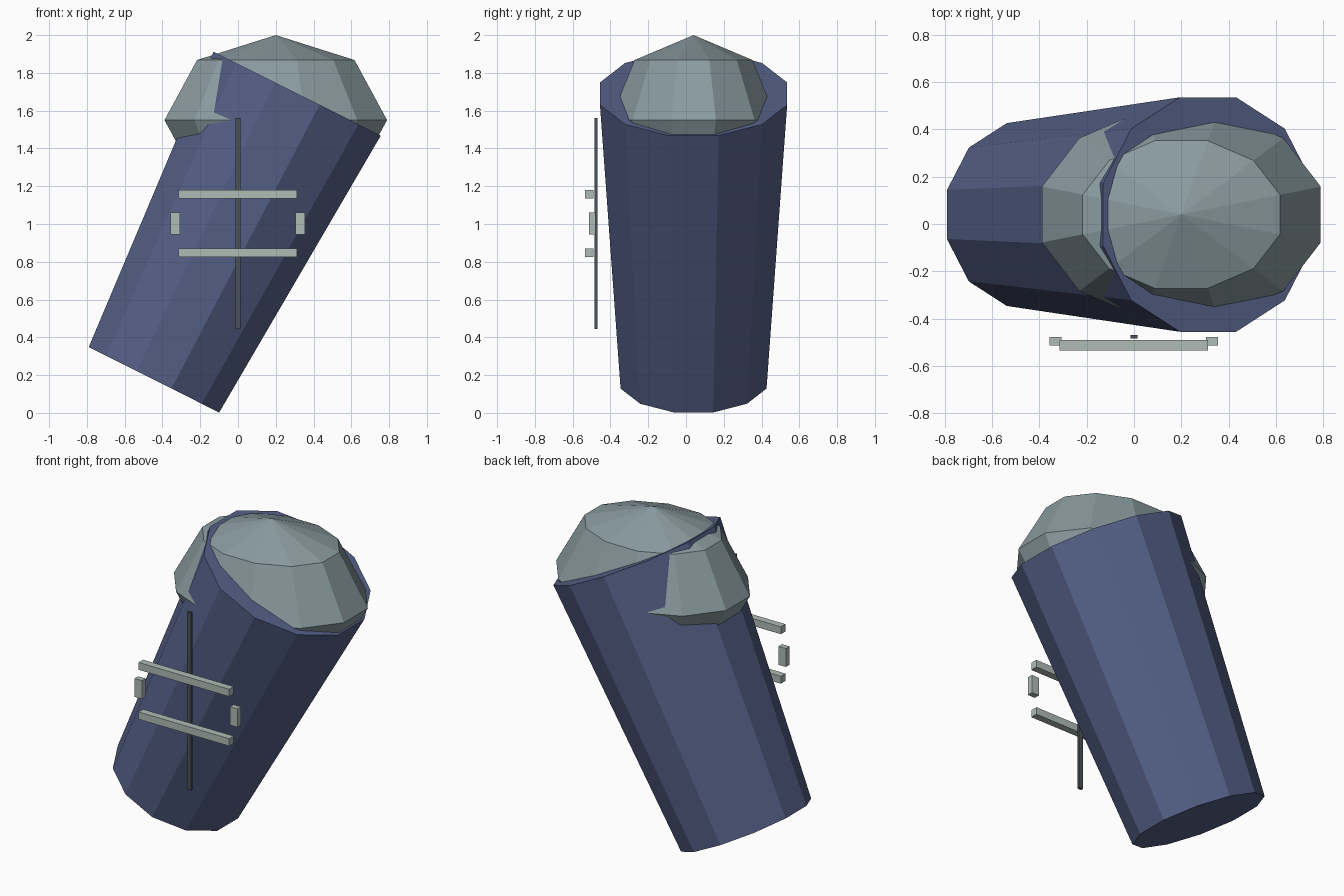
import bpy, math
from mathutils import Vector, Matrix

if "Cube" in bpy.data.objects:
    bpy.data.objects.remove(bpy.data.objects["Cube"])


def material(name, rgb):
    def lin(c):
        c /= 255
        return c / 12.92 if c <= 0.04045 else ((c + 0.055) / 1.055) ** 2.4
    m = bpy.data.materials.new(name)
    m.diffuse_color = (*[lin(c) for c in rgb], 1)
    m.use_nodes = True
    m.node_tree.nodes["Principled BSDF"].inputs["Base Color"].default_value = m.diffuse_color
    return m


BLUE = material("slate blue", (85, 96, 135))
GREY = material("blue grey", (138, 155, 160))
PALE = material("pale grey green", (175, 188, 182))
DARK = material("dark grey", (75, 82, 86))


def finish(name, mat):
    ob = bpy.context.object
    ob.name = name
    ob.data.materials.append(mat)
    return ob


def box(name, lo, hi, mat):
    lo, hi = Vector(lo), Vector(hi)
    bpy.ops.mesh.primitive_cube_add(size=1, location=(lo + hi) / 2)
    ob = finish(name, mat)
    ob.data.transform(Matrix.Diagonal((*(hi - lo), 1)))
    return ob


TURN = Matrix.Rotation(math.radians(15), 4, 'Z')  # flat facets face the axes

# Leaning, tapered twelve-sided body with closed ends
low, high = Vector((-0.445, 0.04, 0.175)), Vector((0.313, 0.04, 1.69))
axis = high - low
bpy.ops.mesh.primitive_cone_add(vertices=12, radius1=0.4, radius2=0.513,
                                depth=axis.length, location=(low + high) / 2)
body = finish("body", BLUE)
body.data.transform(TURN)
body.rotation_euler = (0, math.atan2(axis.x, axis.z), 0)

# Faceted upright dome pushed through the top of the body
bpy.ops.mesh.primitive_uv_sphere_add(segments=12, ring_count=4, radius=1,
                                     location=(0.2, 0.04, 1.55))
dome = finish("dome", GREY)
dome.data.transform(Matrix.Diagonal((0.61, 0.457, 0.45, 1)) @ TURN)

# Thin upright strip in front of the body
box("front_strip", (-0.014, -0.484, 0.445), (0.014, -0.469, 1.56), DARK)

# Frame: two rails and two short side pieces
for name, z in (("lower_rail", 0.847), ("upper_rail", 1.157)):
    box(name, (-0.315, -0.535, z - 0.023), (0.313, -0.49, z + 0.023), PALE)
for name, x in (("left_stile", -0.332), ("right_stile", 0.33)):
    box(name, (x - 0.026, -0.514, 0.945), (x + 0.026, -0.478, 1.06), PALE)
